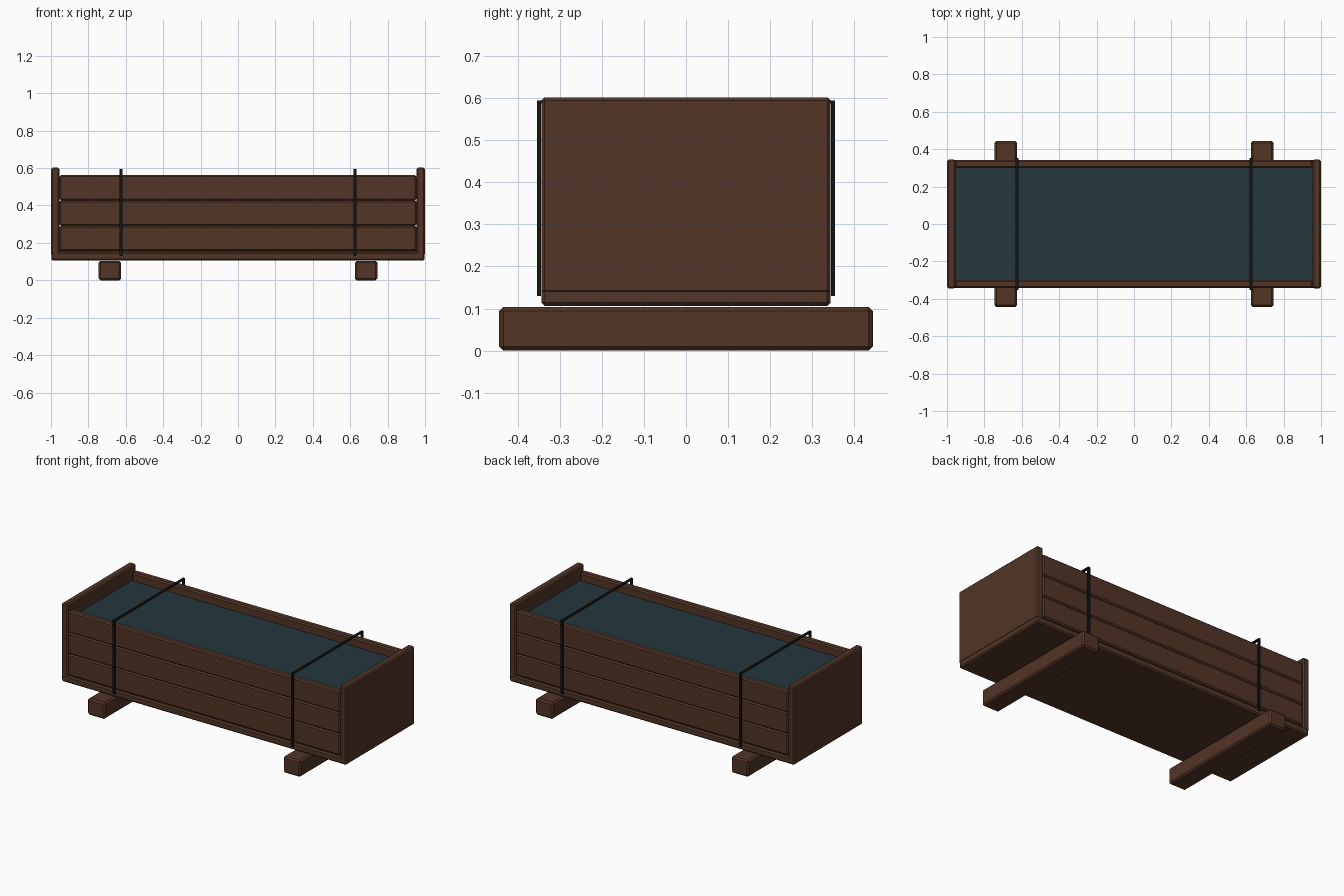
import bpy
import bmesh
from mathutils import Matrix, Vector

cube = bpy.data.objects.get("Cube")
if cube:
    bpy.data.objects.remove(cube, do_unlink=True)


def material(name, colour):
    mat = bpy.data.materials.new(name)
    mat.use_nodes = True
    mat.diffuse_color = colour
    mat.node_tree.nodes["Principled BSDF"].inputs["Base Color"].default_value = colour
    return mat


wood = material("dark_brown_wood", (0.085, 0.036, 0.019, 1))
water = material("dark_teal_water", (0.017, 0.038, 0.046, 1))
iron = material("black_iron", (0.007, 0.007, 0.007, 1))


def box(name, low, high, mat, bevel=0.0):
    """Box between two corners, with optionally chamfered edges."""
    low, high = Vector(low), Vector(high)
    bm = bmesh.new()
    bmesh.ops.create_cube(bm, size=1, matrix=Matrix.LocRotScale(
        (low + high) / 2, None, high - low))
    if bevel:
        bmesh.ops.bevel(bm, geom=bm.edges[:], offset=bevel, segments=1,
                        affect='EDGES')
    mesh = bpy.data.meshes.new(name)
    bm.to_mesh(mesh)
    bm.free()
    mesh.materials.append(mat)
    obj = bpy.data.objects.new(name, mesh)
    bpy.context.collection.objects.link(obj)
    return obj


def span(a, b, sign):
    """Range from a to b, mirrored when sign is negative."""
    return (a, b) if sign > 0 else (-b, -a)


# Floor board and the water filling the trough
box("floor_board", (-0.998, -0.343, 0.106), (0.998, 0.343, 0.15), wood, 0.008)
box("water_surface", (-0.955, -0.31, 0.504), (0.955, 0.31, 0.51), water)

for sign, side in ((1, "left"), (-1, "right")):
    # End panel, ground beam and iron strap on each side
    x0, x1 = span(0.954, 1.0, sign)
    box(f"{side}_end_panel", (x0, -0.344, 0.135), (x1, 0.344, 0.602), wood, 0.008)

    x0, x1 = span(0.625, 0.746, sign)
    box(f"{side}_ground_beam", (x0, -0.444, 0), (x1, 0.444, 0.104), wood, 0.01)

    x0, x1 = span(0.618, 0.633, sign)
    box(f"{side}_strap_top", (x0, -0.354, 0.587), (x1, 0.354, 0.595), iron)
    for y_sign, face in ((1, "back"), (-1, "front")):
        y0, y1 = span(0.345, 0.354, y_sign)
        box(f"{side}_strap_{face}", (x0, y0, 0.13), (x1, y1, 0.59), iron)

# Three stacked planks on the front and the back
plank_height = 0.1355
for y_sign, face in ((1, "back"), (-1, "front")):
    y0, y1 = span(0.3, 0.343, y_sign)
    for i in range(3):
        z = 0.156 + i * plank_height
        box(f"{face}_plank_{i + 1}", (-0.954, y0, z),
            (0.954, y1, z + plank_height), wood, 0.008)
    # Sealing strip behind the joint with the floor
    y0, y1 = span(0.304, 0.33, y_sign)
    box(f"{face}_seal", (-0.954, y0, 0.14), (0.954, y1, 0.17), wood)
